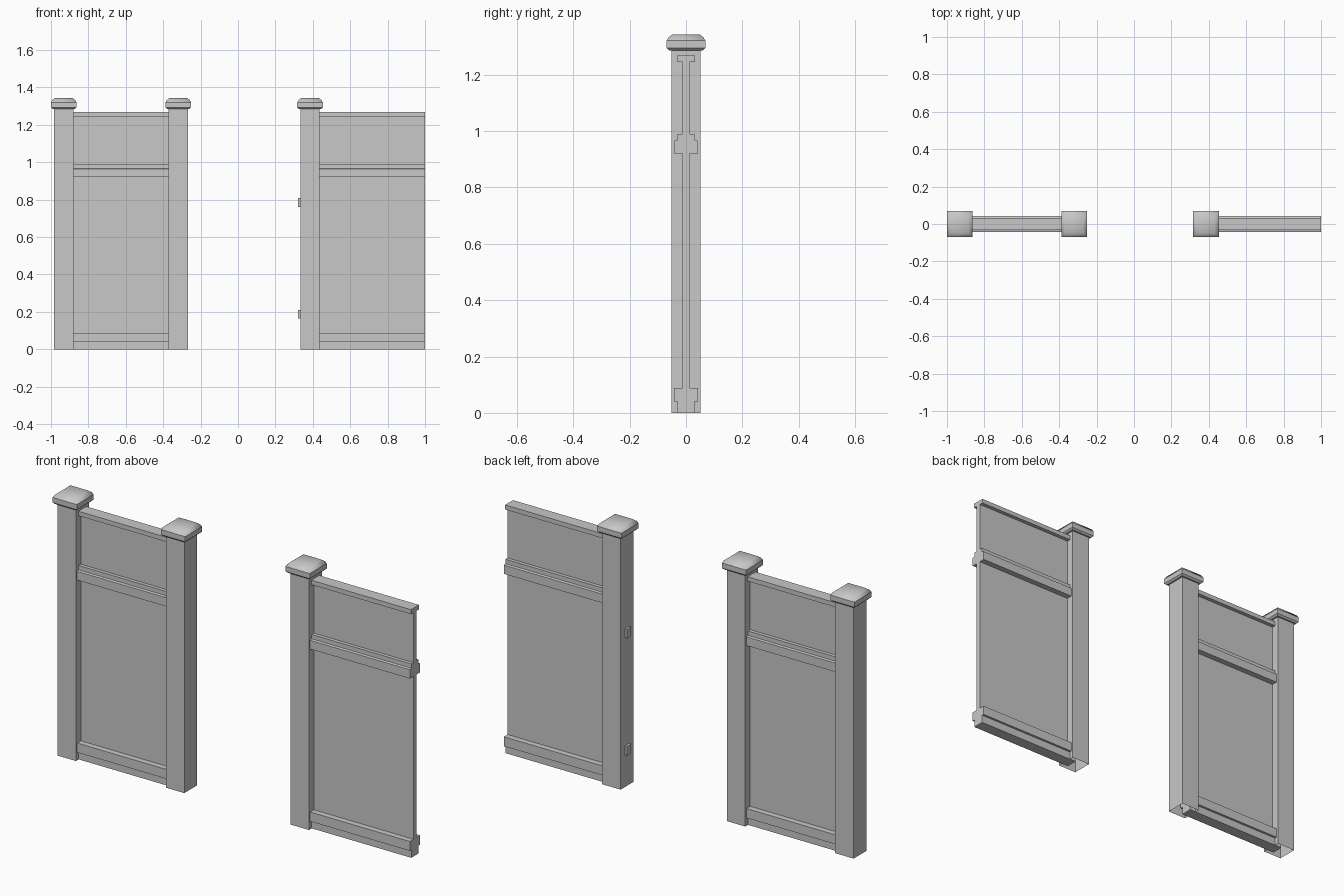
import bpy
import bmesh

cube = bpy.data.objects.get("Cube")
if cube:
    bpy.data.objects.remove(cube, do_unlink=True)

# One plain grey for the whole fence
grey = bpy.data.materials.new("plain_grey")
grey.use_nodes = True
colour = (0.58, 0.58, 0.58, 1)
grey.diffuse_color = colour
grey.node_tree.nodes["Principled BSDF"].inputs["Base Color"].default_value = colour


def finish(name, bm):
    bmesh.ops.recalc_face_normals(bm, faces=bm.faces)
    mesh = bpy.data.meshes.new(name)
    bm.to_mesh(mesh)
    bm.free()
    mesh.materials.append(grey)
    obj = bpy.data.objects.new(name, mesh)
    bpy.context.collection.objects.link(obj)
    return obj


def bar(name, half_profile, x0, x1):
    """Extrude a mirrored (half depth, height) profile along x."""
    outline = half_profile + [(-y, z) for y, z in reversed(half_profile)]
    bm = bmesh.new()
    face = bm.faces.new([bm.verts.new((x0, y, z)) for y, z in outline])
    out = bmesh.ops.extrude_face_region(bm, geom=[face])
    moved = [v for v in out["geom"] if isinstance(v, bmesh.types.BMVert)]
    bmesh.ops.translate(bm, verts=moved, vec=(x1 - x0, 0, 0))
    return finish(name, bm)


def square_stack(name, x, levels, smooth_from=None, close_bottom=True):
    """Join square rings given as (half width, height)."""
    bm = bmesh.new()
    corners = [(-1, -1), (1, -1), (1, 1), (-1, 1)]
    rings = [[bm.verts.new((x + r * a, r * b, z)) for a, b in corners]
             for r, z in levels]
    for level, (low, high) in enumerate(zip(rings, rings[1:])):
        for i in range(4):
            j = (i + 1) % 4
            face = bm.faces.new((low[i], low[j], high[j], high[i]))
            face.smooth = smooth_from is not None and level >= smooth_from
    top = bm.faces.new(rings[-1])
    top.smooth = smooth_from is not None
    if close_bottom:
        bm.faces.new(rings[0][::-1])
    return finish(name, bm)


# Posts, open underneath, with domed caps
POST = 0.052
CAP = [(0.06, 1.286), (0.0685, 1.294), (0.0685, 1.32), (0.062, 1.332), (0.048, 1.343)]
posts = {"right_outer": -0.9315, "right_inner": -0.319, "left_inner": 0.385}
for label, x in posts.items():
    square_stack(label + "_post", x, [(POST, 0), (POST, 1.29)], close_bottom=False)
    square_stack(label + "_post_cap", x, CAP, smooth_from=2)

# Panels and their rails, whose ends sit inside the posts
PROFILES = {
    "panel": [(0.012, 0.02), (0.012, 1.255)],
    "top_rail": [(0.032, 1.245), (0.032, 1.268)],
    "middle_rail": [(0.042, 0.92), (0.042, 0.965), (0.03, 0.968), (0.03, 0.99)],
    "bottom_rail": [(0.03, 0), (0.03, 0.04), (0.042, 0.04), (0.042, 0.088)],
}
for side, x0, x1 in (("right", -0.92, -0.335), ("left", 0.4, 1.0)):
    for part, profile in PROFILES.items():
        bar(side + "_" + part, profile, x0, x1)

# Small catches on the gateway side of the left post
for label, z in (("upper", 0.785), ("lower", 0.187)):
    bar(label + "_catch", [(0.017, z - 0.023), (0.017, z + 0.023)], 0.322, 0.336)
